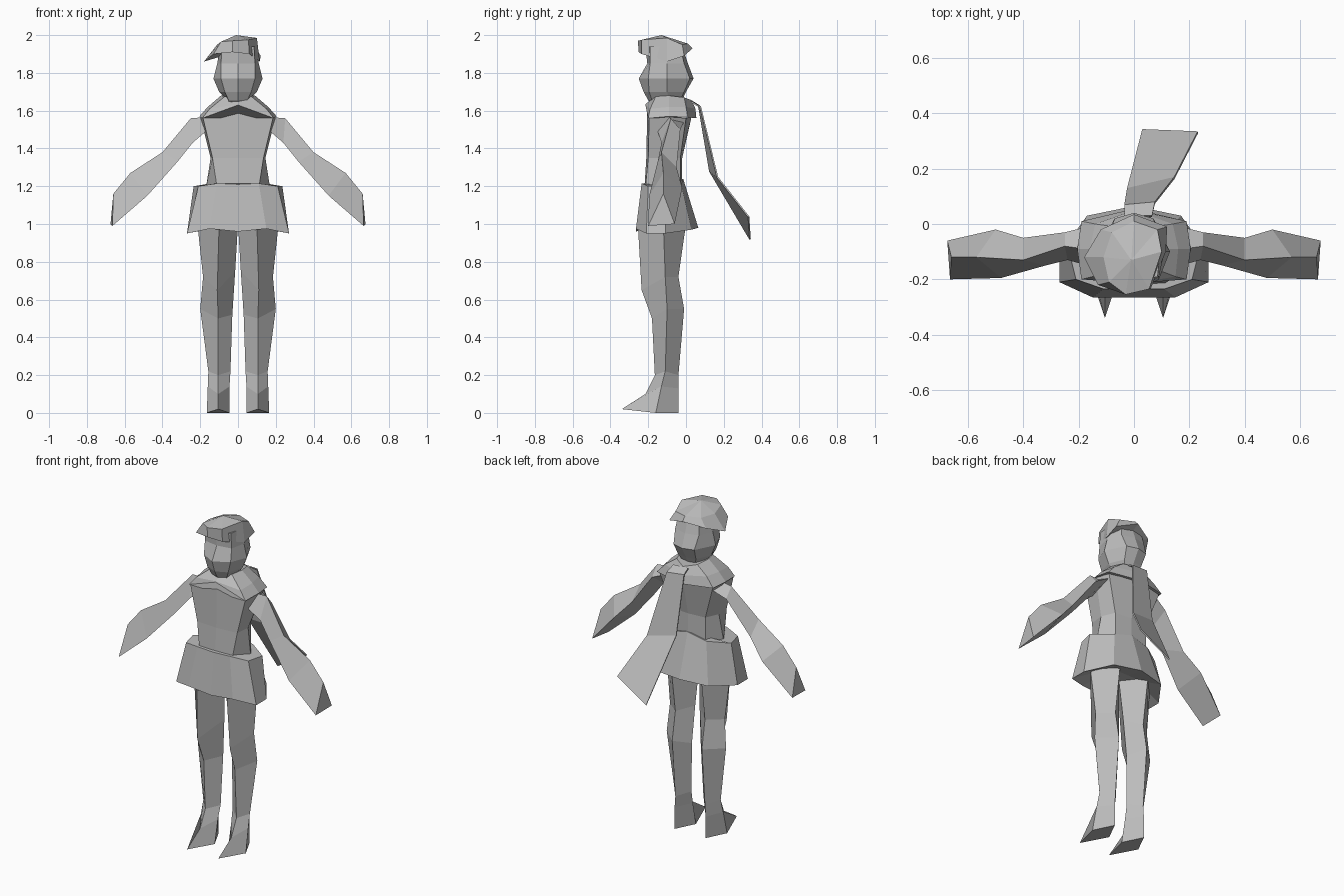
import bpy, bmesh

grey = bpy.data.materials.new("plain grey")
grey.diffuse_color = (0.5, 0.5, 0.5, 1)


def finish(name, bm):
    bmesh.ops.remove_doubles(bm, verts=bm.verts, dist=0.0005)
    bmesh.ops.recalc_face_normals(bm, faces=bm.faces)
    mesh = bpy.data.meshes.new(name)
    bm.to_mesh(mesh)
    bm.free()
    mesh.materials.append(grey)
    obj = bpy.data.objects.new(name, mesh)
    bpy.context.collection.objects.link(obj)
    return obj


def loft(name, rings, flip=1, apex=None):
    """Skin closed rings of points; cap the start, and the end with a cap or apex."""
    bm = bmesh.new()
    loops = [[bm.verts.new((flip * x, y, z)) for x, y, z in r] for r in rings]
    n = len(loops[0])
    for a, b in zip(loops, loops[1:]):
        for i in range(n):
            j = (i + 1) % n
            bm.faces.new((a[i], a[j], b[j], b[i]))
    bm.faces.new(loops[0])
    if apex:
        tip = bm.verts.new(apex)
        for i in range(n):
            bm.faces.new((loops[-1][i], loops[-1][(i + 1) % n], tip))
    else:
        bm.faces.new(loops[-1])
    return finish(name, bm)


def sym(half):
    """Full ring from its +x half, listed from front centre to back centre."""
    return half + [(-x, y, z) for x, y, z in half[-2:0:-1]]


def level(z, *xy):
    return sym([(x, y, z) for x, y in xy])


# torso
loft("torso", [
    level(1.19, (0, -.22), (.11, -.215), (.17, -.12), (.11, -.03), (0, -.02)),
    level(1.35, (0, -.21), (.135, -.20), (.145, -.11), (.11, -.03), (0, -.02)),
    sym([(0, -.205, 1.62), (.185, -.195, 1.56), (.2, -.09, 1.57),
         (.18, 0, 1.56), (0, .03, 1.57)]),
])

# shoulder collar
loft("collar", [
    sym([(0, -.215, 1.63), (.19, -.2, 1.56), (.205, -.09, 1.57),
         (.19, .01, 1.565), (0, .055, 1.56)]),
    sym([(0, -.215, 1.635), (.15, -.19, 1.61), (.16, -.09, 1.62),
         (.14, 0, 1.62), (0, .05, 1.61)]),
    sym([(0, -.17, 1.66), (.07, -.16, 1.675), (.09, -.09, 1.68),
         (.07, -.01, 1.67), (0, .03, 1.655)]),
])

# flared skirt
loft("skirt", [
    sym([(0, -.12, 1.0), (.1, -.14, 1.0), (.16, -.13, 1.0), (.16, -.1, 1.0),
         (.1, -.05, 1.0), (0, -.05, 1.0)]),
    sym([(0, -.265, .96), (.15, -.265, .975), (.27, -.21, .95), (.27, -.11, .95),
         (.17, .03, .97), (0, .065, .98)]),
    sym([(0, -.235, 1.21), (.11, -.235, 1.215), (.21, -.2, 1.2), (.235, -.1, 1.2),
         (.12, -.025, 1.21), (0, -.015, 1.24)]),
])

# head with jaw and cheeks, on a short neck
loft("head", [
    level(1.62, (0, -.15), (.05, -.14), (.06, -.08), (.04, -.03), (0, -.02)),
    level(1.655, (0, -.2), (.05, -.18), (.06, -.09), (.04, -.03), (0, -.02)),
    level(1.70, (0, -.225), (.07, -.195), (.1, -.1), (.06, -.01), (0, 0)),
    level(1.77, (0, -.25), (.09, -.2), (.13, -.1), (.07, .02), (0, .04)),
    level(1.85, (0, -.205), (.09, -.19), (.11, -.1), (.08, -.01), (0, .01)),
    level(1.94, (0, -.215), (.085, -.19), (.095, -.1), (.07, -.03), (0, -.02)),
])

# swept hair, pulled out to one side
loft("hair", [
    [(-.08, -.12, 1.89), (-.07, -.19, 1.91), (-.02, -.2, 1.92), (.05, -.19, 1.91),
     (.09, -.1, 1.88), (.08, -.03, 1.89), (0, -.02, 1.9), (-.08, -.04, 1.89)],
    [(-.18, -.12, 1.86), (-.13, -.22, 1.9), (-.03, -.25, 1.91), (.06, -.235, 1.9),
     (.115, -.1, 1.86), (.12, -.01, 1.89), (0, .035, 1.93), (-.12, -.02, 1.9)],
    [(-.11, -.12, 1.95), (-.09, -.21, 1.965), (-.03, -.255, 1.97), (.055, -.235, 1.975),
     (.1, -.1, 1.985), (.085, -.02, 1.95), (0, .01, 1.955), (-.08, -.03, 1.95)],
], apex=(-.01, -.13, 2.0))

for side, flip in (("right", 1), ("left", -1)):
    # three-sided sleeve: ridge, back edge, front edge
    loft(side + "_arm", [
        [(.18, -.09, 1.565), (.17, -.01, 1.54), (.17, -.15, 1.49)],
        [(.25, -.08, 1.56), (.25, -.03, 1.5), (.24, -.13, 1.43)],
        [(.4, -.13, 1.38), (.4, -.05, 1.3), (.32, -.15, 1.33)],
        [(.57, -.12, 1.27), (.5, -.02, 1.19), (.48, -.195, 1.15)],
        [(.66, -.12, 1.16), (.675, -.06, 1.0), (.665, -.2, .99)],
    ], flip)
    # four-sided leg with pointed foot: front, outer, back, inner
    loft(side + "_leg", [
        [(.105, -.34, .02), (.165, -.16, 0), (.105, -.04, 0), (.045, -.16, 0)],
        [(.105, -.215, .1), (.16, -.13, .14), (.105, -.04, .13), (.045, -.13, .14)],
        [(.105, -.165, .2), (.157, -.11, .22), (.1, -.04, .2), (.04, -.11, .22)],
        [(.105, -.18, .5), (.2, -.1, .55), (.1, -.01, .55), (.03, -.1, .52)],
        [(.11, -.235, .65), (.185, -.11, .72), (.1, -.04, .72), (.015, -.11, .75)],
        [(.1, -.255, 1.0), (.215, -.12, 1.0), (.1, .0, 1.0), (0, -.13, 1.0)],
    ], flip)

# thin hanging scarf strip
bm = bmesh.new()
rows = [((-.035, .03, 1.655), (.065, .03, 1.65)), ((-.035, .07, 1.63), (.075, .08, 1.62)),
        ((-.025, .13, 1.28), (.145, .17, 1.25)), ((.03, .343, .92), (.23, .335, 1.04))]
rows = [[bm.verts.new(p) for p in r] for r in rows]
for a, b in zip(rows, rows[1:]):
    bm.faces.new((a[0], a[1], b[1], b[0]))
scarf = finish("scarf", bm)
scarf.modifiers.new("thickness", 'SOLIDIFY').thickness = 0.008
